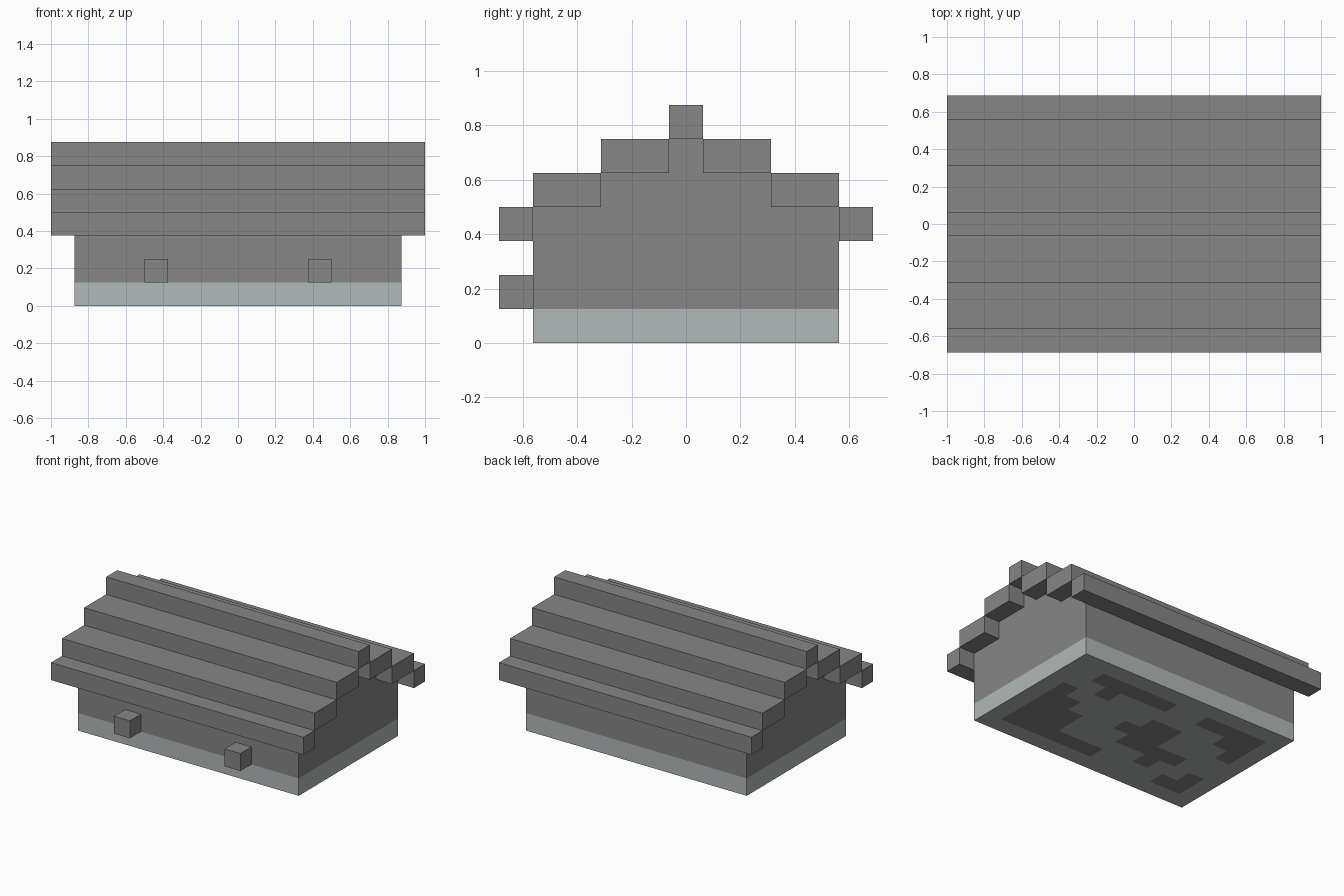
import bpy
import bmesh
from mathutils import Matrix, Vector

if "Cube" in bpy.data.objects:
    bpy.data.objects.remove(bpy.data.objects["Cube"], do_unlink=True)

CELL = 0.125


def material(name, rgb):
    mat = bpy.data.materials.new(name)
    mat.use_nodes = True
    mat.diffuse_color = (*rgb, 1)
    mat.node_tree.nodes["Principled BSDF"].inputs["Base Color"].default_value = (*rgb, 1)
    return mat


stone = material("stone_grey", (0.238, 0.238, 0.238))
pale = material("pale_grey", (0.445, 0.485, 0.479))


def finish(name, bm, mats):
    bmesh.ops.recalc_face_normals(bm, faces=bm.faces)
    mesh = bpy.data.meshes.new(name)
    bm.to_mesh(mesh)
    bm.free()
    for mat in mats:
        mesh.materials.append(mat)
    obj = bpy.data.objects.new(name, mesh)
    bpy.context.collection.objects.link(obj)
    return obj


def box(name, x, y, z):
    """Stone box from (min, max) ranges measured in cells."""
    low, high = (Vector(c) * CELL for c in zip(x, y, z))
    bm = bmesh.new()
    place = Matrix.Translation((low + high) / 2) @ Matrix.Diagonal((high - low).to_4d())
    bmesh.ops.create_cube(bm, size=1, matrix=place)
    return finish(name, bm, [stone])


# Pale foundation with stone patches on its underside (rows run back to front,
# columns from the model's left to its right)
patches = [
    "..............",
    "..#####..####.",
    "...#.......##.",
    ".#.....##...#.",
    ".##...###.....",
    ".###...####...",
    ".###.....#..#.",
    ".######....##.",
    "..............",
]
cols, rows = len(patches[0]), len(patches)
bm = bmesh.new()
size = Matrix.Diagonal((cols * CELL, rows * CELL, 1, 1))
bmesh.ops.create_grid(bm, x_segments=cols, y_segments=rows, size=0.5, matrix=size)
floor = list(bm.faces)
raised = bmesh.ops.extrude_face_region(bm, geom=floor, use_keep_orig=True)
bmesh.ops.translate(bm, vec=(0, 0, CELL),
                    verts=[g for g in raised["geom"] if isinstance(g, bmesh.types.BMVert)])
for face in bm.faces:
    centre = face.calc_center_median()
    if centre.z < 0.01:
        col = int(cols / 2 - centre.x / CELL)
        row = int(rows / 2 - centre.y / CELL)
        face.material_index = int(patches[row][col] == "#")
finish("foundation", bm, [pale, stone])

# Walls and stepped gable filling under the roof
box("walls", (-7, 7), (-4.5, 4.5), (1, 4))
box("lower_gable", (-7, 7), (-2.5, 2.5), (4, 5))
box("upper_gable", (-7, 7), (-0.5, 0.5), (5, 6))

# Stepped roof beams, mirrored front to back
steps = [("eave", 4.5, 5.5, 3), ("lower_roof", 2.5, 4.5, 4), ("upper_roof", 0.5, 2.5, 5)]
for name, inner, outer, z in steps:
    box("back_" + name, (-8, 8), (inner, outer), (z, z + 1))
    box("front_" + name, (-8, 8), (-outer, -inner), (z, z + 1))
box("roof_ridge", (-8, 8), (-0.5, 0.5), (6, 7))

# Small blocks on the front wall
for name, x in (("right_front_block", -4), ("left_front_block", 3)):
    box(name, (x, x + 1), (-5.5, -4.5), (1, 2))
